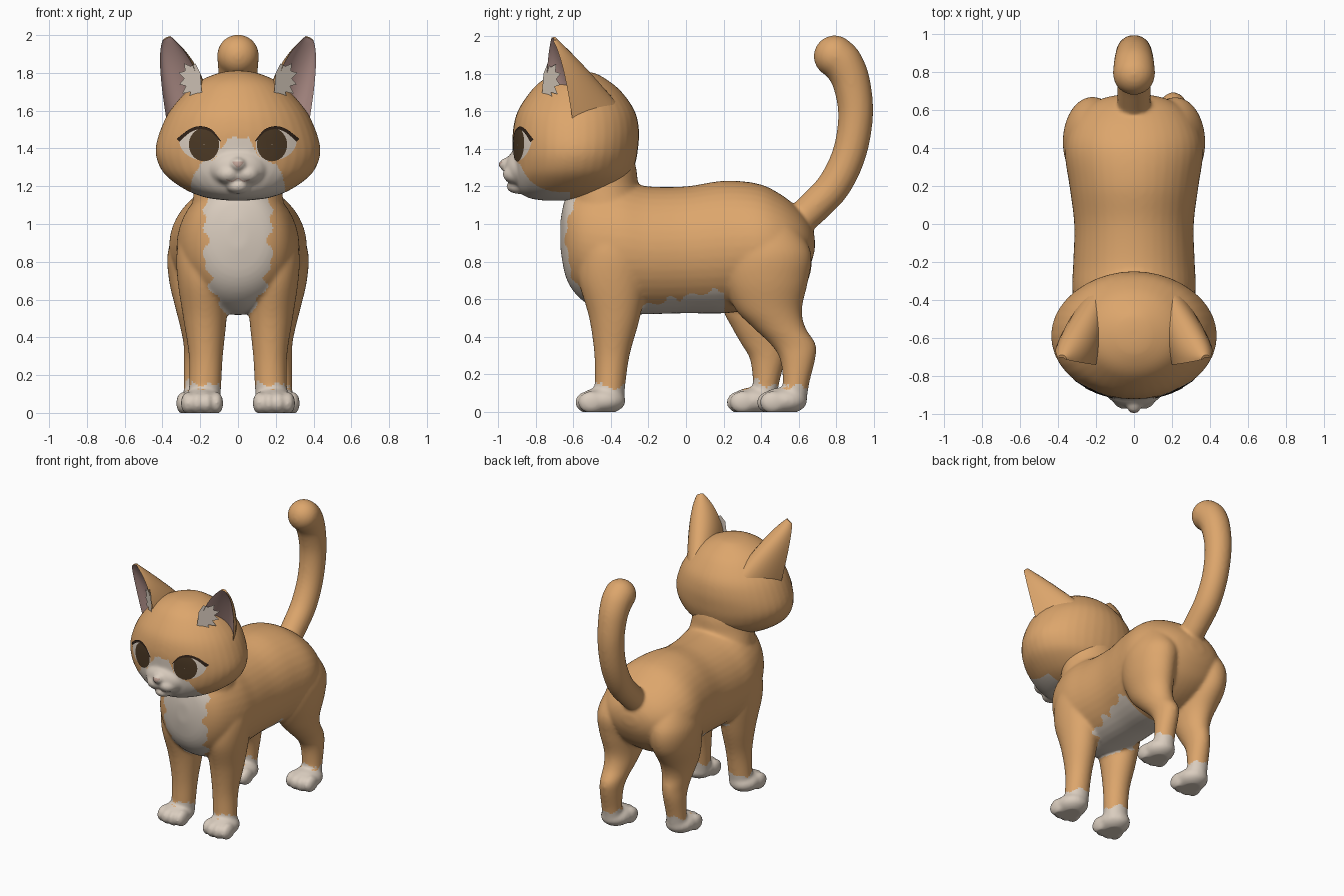
import bpy, bmesh
from math import sin, cos, pi
from mathutils import Vector, Matrix
from mathutils.bvhtree import BVHTree

if "Cube" in bpy.data.objects:
    bpy.data.objects.remove(bpy.data.objects["Cube"])


def material(name, *rgb):
    m = bpy.data.materials.new(name)
    m.use_nodes = True
    m.diffuse_color = (*rgb, 1)
    bsdf = next(n for n in m.node_tree.nodes if n.type == "BSDF_PRINCIPLED")
    bsdf.inputs["Base Color"].default_value = (*rgb, 1)
    bsdf.inputs["Roughness"].default_value = 0.8
    return m


ORANGE = material("orange fur", .72, .38, .15)
WHITE = material("white fur", .70, .61, .52)
PINK = material("ear pink", .52, .33, .30)
BROWN = material("eye brown", .07, .04, .018)
DARK = material("lash dark", .03, .016, .009)
NOSE = material("nose pink", .52, .36, .30)


def spline(pts, n=5, closed=False):
    """Catmull-Rom through tuples of any size."""
    out, k = [], len(pts)
    at = (lambda i: pts[i % k]) if closed else (lambda i: pts[min(max(i, 0), k - 1)])
    for i in range(k if closed else k - 1):
        for t in (j / n for j in range(n)):
            out.append(tuple(
                b + .5 * t * (c - a + t * (2*a - 5*b + 4*c - d + t * (3*b - a - 3*c + d)))
                for a, b, c, d in zip(at(i - 1), at(i), at(i + 1), at(i + 2))))
    return out + [pts[0] if closed else pts[-1]]


def skin(bm, rings, mat=lambda j: 0):
    """Closed loft through rings, with fan caps."""
    vs = [[bm.verts.new(p) for p in r] for r in rings]
    n = len(vs[0])
    for a, b in zip(vs, vs[1:]):
        for j in range(n):
            k = (j + 1) % n
            bm.faces.new((a[j], a[k], b[k], b[j])).material_index = mat(j)
    for end in (vs[0], vs[-1]):
        tip = bm.verts.new(sum((v.co for v in end), Vector()) / n)
        for j in range(n):
            bm.faces.new((end[j], end[(j + 1) % n], tip))


def loft(bm, rows, axis="z", side=1):
    """Rows: position along axis, centre x, half width, low and high of the other axis."""
    rings = []
    for t, c, hw, lo, hi in spline(rows):
        ring = []
        for j in range(40):
            a = 2 * pi * j / 40
            x, u = side * (c + hw * cos(a)), (lo + hi) / 2 + (hi - lo) / 2 * sin(a)
            ring.append((x, u, t) if axis == "z" else (x, t, u))
        rings.append(ring)
    skin(bm, rings)


def ball(bm, c, r):
    bmesh.ops.create_uvsphere(bm, u_segments=28, v_segments=18, radius=1,
                              matrix=Matrix.Translation(c) @ Matrix.Diagonal((*r, 1)))


def make(name, bm, *mats):
    bmesh.ops.recalc_face_normals(bm, faces=bm.faces[:])
    me = bpy.data.meshes.new(name)
    bm.to_mesh(me)
    bm.free()
    ob = bpy.data.objects.new(name, me)
    bpy.context.collection.objects.link(ob)
    for m in mats:
        me.materials.append(m)
    me.shade_smooth()
    return ob


def fuse(name, bm, voxel, rounds, rule):
    """Merge overlapping parts into one smooth skin, then colour it by rule."""
    ob = make(name, bm)
    re = ob.modifiers.new("fuse", "REMESH")
    re.mode, re.voxel_size = "VOXEL", voxel
    sm = ob.modifiers.new("soften", "SMOOTH")
    sm.factor, sm.iterations = .5, rounds
    dg = bpy.context.evaluated_depsgraph_get()
    me = bpy.data.meshes.new_from_object(ob.evaluated_get(dg))
    ob.modifiers.clear()
    ob.data = me
    me.name = name
    me.materials.clear()
    for m in (ORANGE, WHITE):
        me.materials.append(m)
    for v in me.vertices:
        v.co.z = max(v.co.z, 0)
    for p in me.polygons:
        p.material_index = int(rule(p.center, p.normal))
    me.shade_smooth()
    return ob


def table(z, pairs):
    """Linear lookup in rising (z, value) pairs; zero outside."""
    for (a, u), (b, v) in zip(pairs, pairs[1:]):
        if a <= z <= b:
            return u + (v - u) * (z - a) / (b - a)
    return 0


# torso and neck
bm = bmesh.new()
loft(bm, [(-.668, 0, .05, .87, 1.02), (-.64, 0, .17, .72, 1.14), (-.58, 0, .25, .62, 1.2),
          (-.48, 0, .30, .55, 1.23), (-.35, 0, .325, .52, 1.23), (-.2, 0, .32, .52, 1.2),
          (0, 0, .315, .525, 1.2), (.2, 0, .34, .525, 1.23), (.38, 0, .365, .55, 1.215),
          (.5, 0, .34, .6, 1.16), (.6, 0, .27, .68, 1.08), (.66, 0, .17, .78, 1.0),
          (.685, 0, .05, .86, .93)], "y")
loft(bm, [(.95, 0, .27, -.63, -.1), (1.1, 0, .245, -.64, -.2), (1.2, 0, .23, -.635, -.25),
          (1.3, 0, .22, -.65, -.265), (1.42, 0, .2, -.65, -.3)])


def paw(x, y, s):
    ball(bm, (s * x, y, .06), (.107, .125, .072))
    for dx in (-.075, -.026, .026, .075):
        ball(bm, (s * (x + dx), y - .085 + abs(dx) * .35, .052), (.038, .07, .06))


# legs and paws; the hind leg on the -x side stands further forward
for s in (1, -1):
    loft(bm, [(.98, .19, .1, -.52, -.28), (.85, .19, .135, -.56, -.22), (.7, .185, .135, -.57, -.21),
              (.5, .175, .115, -.515, -.245), (.3, .17, .09, -.487, -.3),
              (.12, .175, .085, -.485, -.325), (.04, .18, .085, -.48, -.33)], side=s)
    paw(.19, -.445, s)
    step = 0 if s > 0 else -.16
    hind = [(1.0, .2, .12, .27, .58), (.85, .215, .157, .2, .665), (.7, .22, .145, .2, .65),
            (.55, .21, .12, .26, .617), (.45, .205, .1, .355, .635), (.36, .205, .083, .45, .69),
            (.28, .21, .077, .5, .687), (.15, .215, .072, .515, .655), (.04, .215, .072, .5, .64)]
    moved = []
    for z, c, w, lo, hi in hind:
        d = step * min(max((.68 - z) / .33, 0), 1)
        moved.append((z, c, w, lo + d, hi + d))
    loft(bm, moved, side=s)
    paw(.215, .52 + step, s)

# tail, sweeping up to a rounded tip
path = spline([(.56, .98, .085), (.68, 1.09, .088), (.79, 1.21, .09), (.87, 1.38, .09),
               (.902, 1.58, .093), (.88, 1.75, .1), (.835, 1.85, .108), (.79, 1.892, .111)])
rings = []
for i, (y, z, r) in enumerate(path):
    a, b = path[max(i - 1, 0)], path[min(i + 1, len(path) - 1)]
    n = Vector((0, a[1] - b[1], b[0] - a[0])).normalized()
    rings.append([Vector((r * cos(2 * pi * j / 32), y, z)) + n * r * sin(2 * pi * j / 32)
                  for j in range(32)])
skin(bm, rings)
ball(bm, (0, .79, 1.892), (.111, .111, .111))

BIB = [(.5, .05), (.6, .1), (.68, .16), (.72, .14), (.82, .19), (.9, .155), (1, .18), (1.3, .16)]


def body_rule(c, n):
    jag = .012 * sin(c.y * 55) + .008 * sin(c.x * 70 + c.z * 40)
    sock = c.z < .135 + jag + (.025 if n.y < -.5 else 0)
    bib = c.y < -.45 and n.y < -.1 and abs(c.x) < table(c.z, BIB) + .012 * sin(c.z * 60)
    belly = -.235 < c.y < .2 and .5 < c.z < .615 + .2 * c.y + jag
    under = n.z < -.5 and abs(c.x) < .1 and c.y < .2 and .5 < c.z < .62
    return sock or bib or belly or under


fuse("body", bm, .011, 12, body_rule)

# head with muzzle
bm = bmesh.new()
loft(bm, [(1.125, 0, .06, -.76, -.58), (1.14, 0, .17, -.84, -.45), (1.18, 0, .275, -.89, -.37),
          (1.25, 0, .375, -.915, -.3), (1.32, 0, .422, -.922, -.27), (1.4, 0, .436, -.922, -.255),
          (1.5, 0, .41, -.92, -.25), (1.6, 0, .36, -.895, -.272), (1.7, 0, .275, -.83, -.34),
          (1.76, 0, .2, -.77, -.41), (1.8, 0, .1, -.69, -.48), (1.812, 0, .03, -.62, -.55)])
ball(bm, (0, -.86, 1.295), (.16, .105, .11))
ball(bm, (0, -.94, 1.315), (.045, .055, .04))
ball(bm, (0, -.89, 1.2), (.06, .065, .04))
for s in (1, -1):
    ball(bm, (s * .05, -.905, 1.265), (.068, .07, .052))
MASK = [(1.05, .25), (1.2, .25), (1.26, .235), (1.32, .2), (1.35, .12), (1.4, .085), (1.455, .055)]
head = fuse("head", bm, .009, 10, lambda c, n: c.y < -.62 and n.y < .1 and
            abs(c.x) < table(c.z + .006 * sin(c.x * 80), MASK))

# ears: a rounded back and a hollow pink front
HALF = 14


def bezier(t, a, b, c):
    return Vector(a) * (1 - t) ** 2 + Vector(b) * 2 * t * (1 - t) + Vector(c) * t * t


for s, side in ((1, "left"), (-1, "right")):
    bm = bmesh.new()
    rings = []
    for i in range(21):
        t = i / 20
        inner = bezier(t, (.19, -.74, 1.64), (.21, -.745, 1.87), (.355, -.715, 1.99))
        outer = bezier(t, (.375, -.6, 1.53), (.435, -.65, 1.88), (.40, -.705, 1.97))
        back = bezier(t, (.19, -.38, 1.66), (.27, -.55, 1.85), (.375, -.69, 1.99))
        mid, u = (inner + outer) / 2, (inner - outer) / 2
        ring = []
        for j in range(2 * HALF):
            a = pi * j / HALF
            depth = sin(a) if j <= HALF else -.4 * sin(a)
            p = mid + u * cos(a) + (back - mid) * depth
            ring.append((s * p.x, p.y, p.z))
        rings.append(ring)
    skin(bm, rings, lambda j: int(j >= HALF))
    ear = make(side + "_ear", bm, ORANGE, PINK)
    ear.data.set_sharp_from_angle(angle=.9)

    # fur tuft inside the ear
    bm = bmesh.new()
    tuft = [(.19, 1.68), (.26, 1.67), (.25, 1.70), (.295, 1.69), (.275, 1.73), (.31, 1.74),
            (.285, 1.77), (.315, 1.8), (.28, 1.81), (.285, 1.85), (.25, 1.835), (.225, 1.85), (.2, 1.8)]
    bm.faces.new([bm.verts.new((s * x, -.758 + (x - .2) * .8, z)) for x, z in tuft])
    make(side + "_ear_tuft", bm, WHITE)

# painted face details, laid just over the head surface
tree = BVHTree.FromPolygons([v.co for v in head.data.vertices],
                            [p.vertices[:] for p in head.data.polygons])


def decal(name, rows, mat, lift, s=1):
    bm = bmesh.new()
    grid = []
    for row in rows:
        line = []
        for x, z in row:
            hit = tree.ray_cast(Vector((s * x, -3, z)), Vector((0, 1, 0)))
            line.append(bm.verts.new((s * x, (hit[0].y if hit[0] else -.8) - lift, z)))
        grid.append(line)
    for a, b in zip(grid, grid[1:]):
        for j in range(len(a) - 1):
            bm.faces.new((a[j], a[j + 1], b[j + 1], b[j]))
    bmesh.ops.remove_doubles(bm, verts=bm.verts[:], dist=.0001)
    ob = make(name, bm, mat)
    if sum(p.normal.y for p in ob.data.polygons) > 0:
        ob.data.flip_normals()


def disc(outline):
    line = spline(outline, closed=True)
    cx, cz = (sum(p[i] for p in outline) / len(outline) for i in (0, 1))
    return [[(cx + (x - cx) * k, cz + (z - cz) * k) for x, z in line]
            for k in (1, .8, .6, .4, .2, .02)]


for s, side in ((1, "left"), (-1, "right")):
    decal(side + "_eye_white", disc([(.1, 1.38), (.1, 1.45), (.15, 1.5), (.21, 1.505), (.28, 1.475),
          (.31, 1.435), (.285, 1.38), (.23, 1.345), (.15, 1.335)]), WHITE, .003, s)
    decal(side + "_iris", disc([(.18 + .08 * cos(pi * j / 6), 1.42 + .088 * sin(pi * j / 6))
          for j in range(12)]), BROWN, .006, s)
    lash = [(.09, 1.44), (.14, 1.5), (.2, 1.518), (.26, 1.5), (.325, 1.45)]
    lower = [(.095, 1.437), (.143, 1.487), (.2, 1.502), (.256, 1.483), (.31, 1.435)]
    decal(side + "_lashes", [spline(lash), spline(lower)], DARK, .008, s)

decal("nose", disc([(-.03, 1.328), (0, 1.332), (.03, 1.328), (.012, 1.305), (0, 1.298),
                    (-.012, 1.305)]), NOSE, .003)
lip = [(-.06, 1.238), (-.03, 1.23), (0, 1.245), (.03, 1.23), (.06, 1.238)]
decal("mouth", [spline(lip), spline([(x, z - .007) for x, z in lip])], NOSE, .003)
